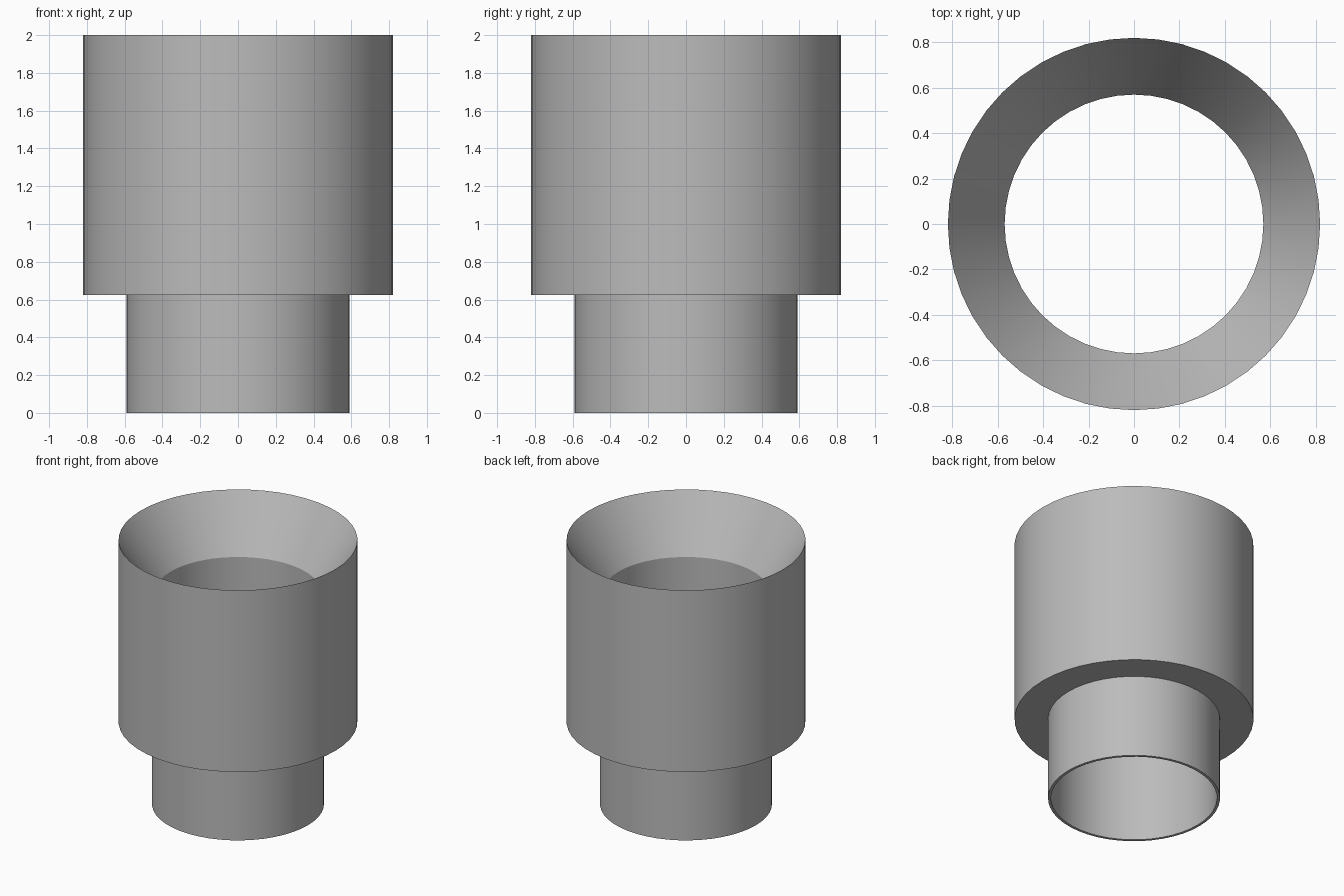
import bpy
import bmesh
from math import cos, sin, tau, radians

cube = bpy.data.objects.get("Cube")
if cube:
    bpy.data.objects.remove(cube, do_unlink=True)

SIDES = 48
OUTER, NECK, BORE = 0.82, 0.59, 0.57
TOP, SHOULDER, FUNNEL = 2.0, 0.625, 1.605

# Plain grey material
grey = bpy.data.materials.new("grey")
grey.use_nodes = True
colour = (0.5, 0.5, 0.5, 1)
grey.diffuse_color = colour
grey.node_tree.nodes["Principled BSDF"].inputs["Base Color"].default_value = colour


def revolve(name, profile):
    """Spin a closed (radius, height) profile around z."""
    bm = bmesh.new()
    rings = [[bm.verts.new((r * cos(tau * i / SIDES), r * sin(tau * i / SIDES), z))
              for i in range(SIDES)] for r, z in profile]
    for k, low in enumerate(rings):
        high = rings[(k + 1) % len(rings)]
        for i in range(SIDES):
            j = (i + 1) % SIDES
            bm.faces.new((low[i], low[j], high[j], high[i]))
    bmesh.ops.recalc_face_normals(bm, faces=bm.faces)
    mesh = bpy.data.meshes.new(name)
    bm.to_mesh(mesh)
    bm.free()
    mesh.materials.append(grey)
    obj = bpy.data.objects.new(name, mesh)
    bpy.context.collection.objects.link(obj)
    bpy.ops.object.select_all(action="DESELECT")
    obj.select_set(True)
    bpy.context.view_layer.objects.active = obj
    bpy.ops.object.shade_smooth_by_angle(angle=radians(25))
    return obj


# Stepped sleeve: thin neck, wide body, knife-edge rim, funnel mouth, through bore
revolve("stepped_sleeve", [
    (BORE, 0), (NECK, 0), (NECK, SHOULDER), (OUTER, SHOULDER),
    (OUTER, TOP), (BORE, FUNNEL),
])
